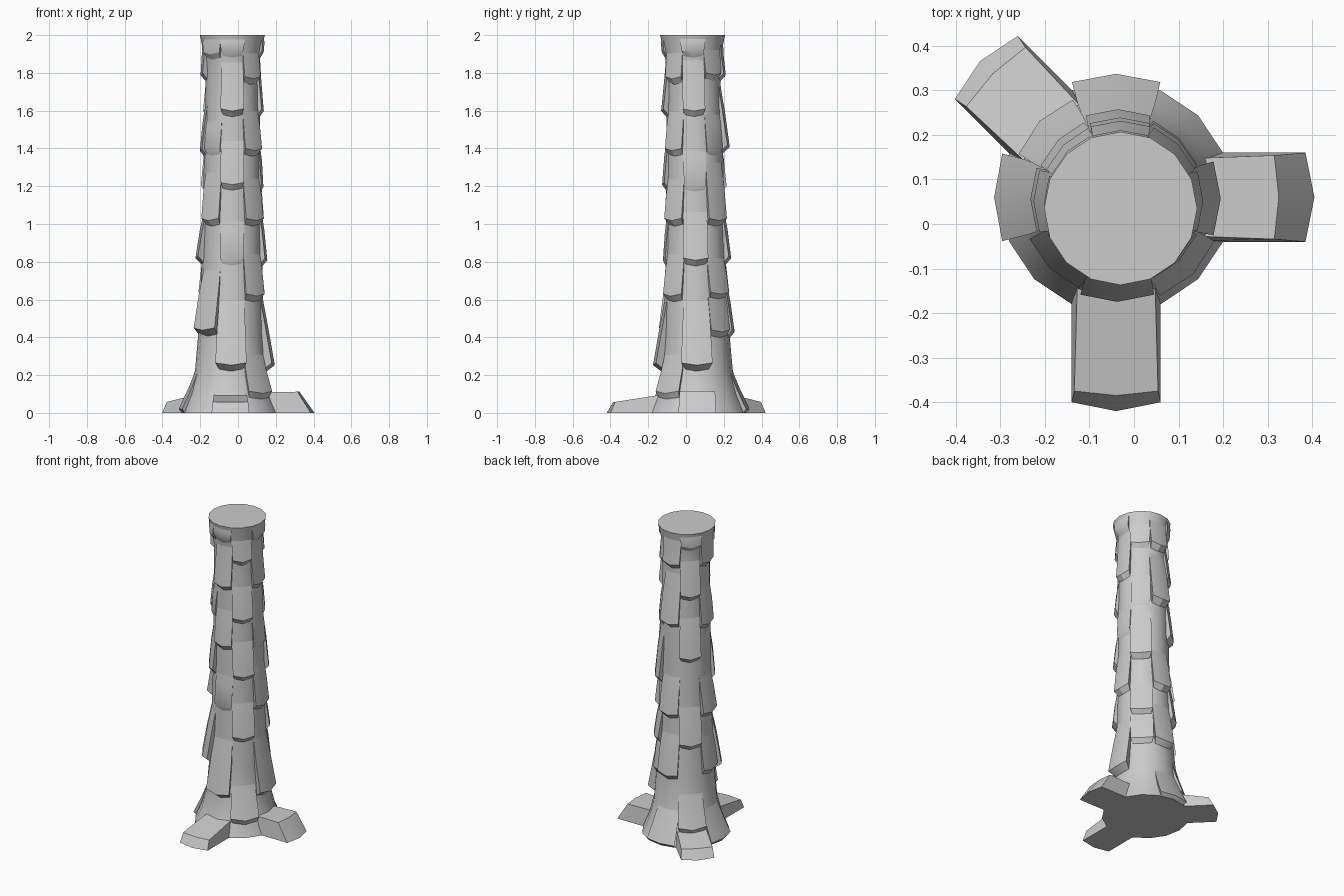
import bpy, bmesh
from math import sin, cos, radians

if "Cube" in bpy.data.objects:
    bpy.data.objects.remove(bpy.data.objects["Cube"])

SIDES = 16
# trunk profile: z, radius, centre x, centre y
PROFILE = [(0, .26, -.04, .06), (.1, .22, -.04, .06), (.22, .19, -.038, .058),
           (.42, .174, -.036, .056), (.7, .163, -.033, .052), (1.0, .155, -.03, .05),
           (1.4, .15, -.03, .046), (1.65, .143, -.03, .042), (1.82, .142, -.03, .04),
           (1.9, .15, -.03, .036), (2.0, .172, -.03, .035)]


def trunk_at(z):
    for a, b in zip(PROFILE, PROFILE[1:]):
        if z <= b[0]:
            t = (z - a[0]) / (b[0] - a[0])
            return [a[i] + (b[i] - a[i]) * t for i in (1, 2, 3)]
    return PROFILE[-1][1:]


def on_trunk(angle, z, offset):
    r, cx, cy = trunk_at(z)
    a = radians(angle)
    return (cx + (r + offset) * cos(a), cy + (r + offset) * sin(a), z)


def finish(bm, name):
    bmesh.ops.recalc_face_normals(bm, faces=bm.faces)
    me = bpy.data.meshes.new(name)
    bm.to_mesh(me)
    bm.free()
    ob = bpy.data.objects.new(name, me)
    bpy.context.collection.objects.link(ob)
    bpy.ops.object.select_all(action='DESELECT')
    ob.select_set(True)
    bpy.context.view_layer.objects.active = ob
    bpy.ops.object.shade_smooth_by_angle(angle=radians(30))
    return ob


# Trunk: lofted rings with flat caps
bm = bmesh.new()
rings = [[bm.verts.new(on_trunk(i * 360 / SIDES, p[0], 0)) for i in range(SIDES)]
         for p in PROFILE]
for lo, hi in zip(rings, rings[1:]):
    for i in range(SIDES):
        j = (i + 1) % SIDES
        bm.faces.new((lo[i], lo[j], hi[j], hi[i]))
bm.faces.new(rings[0])
bm.faces.new(rings[-1])
finish(bm, "trunk")


# Bark plates: flush at the top, flaring out to a cut lower lip
def plate(bm, angle, z, length, lift):
    top = min(z + length, 2.0)
    mid = (z + top) / 2
    under = max(z - .035, 0)
    tip = min(.012, under)
    rows = []
    for zz, off, half in ((top, -.008, 23), (mid, lift * .5, 22.5), (z, lift, 21),
                          (under, -.004, 19), (mid, -.05, 20)):
        drop = tip if zz in (z, under) else 0
        rows.append([bm.verts.new(on_trunk(angle + s * half, zz - (drop if s == 0 else 0), off))
                     for s in (-1, 0, 1)])
    for a, b in zip(rows, rows[1:] + rows[:1]):
        for k in (0, 1):
            bm.faces.new((a[k], a[k + 1], b[k + 1], b[k]))
    for k in (0, 2):
        bm.faces.new([r[k] for r in rows])


# column angle: (lower lip z, length, lift)
PLATES = {
    0: [(.265, .38, .045), (.82, .3, .027), (1.21, .25, .012), (1.61, .3, .022), (1.92, .08, .014)],
    45: [(.44, .25, .02), (.64, .22, .025), (1.03, .36, .028), (1.4, .25, .012), (1.8, .15, .018)],
    90: [(.02, .22, .025), (.44, .3, .028), (.83, .28, .028), (1.42, .36, .036), (1.8, .18, .028)],
    135: [(.12, .24, .025), (.64, .28, .027), (1.2, .3, .03), (1.6, .25, .025), (1.92, .08, .015)],
    180: [(.02, .22, .022), (.46, .25, .024), (.83, .26, .034), (1.4, .28, .022), (1.8, .18, .026)],
    225: [(.45, .35, .045), (1.03, .3, .025), (1.4, .2, .012), (1.91, .09, .016)],
    270: [(.265, .38, .045), (.82, .26, .013), (1.22, .28, .022), (1.61, .28, .03), (1.92, .08, .012)],
    315: [(.115, .24, .025), (.63, .26, .025), (1.03, .26, .026), (1.4, .25, .022), (1.78, .15, .022)],
}
bm = bmesh.new()
for ang, items in PLATES.items():
    for z, length, lift in items:
        plate(bm, ang, z, length, lift)
finish(bm, "bark_plates")


# Roots: stubby blocks with a pointed, sloping end
def root(name, angle, reach, top_reach, top_z, half=.1):
    bm = bmesh.new()
    a = radians(angle)

    def v(d, s, z):
        return bm.verts.new((-.04 + d * cos(a) - s * sin(a), .06 + d * sin(a) + s * cos(a), z))

    t = half * .94
    lo = [v(.1, -half, 0), v(reach - .02, -half, 0), v(reach, 0, 0), v(reach - .02, half, 0), v(.1, half, 0)]
    hi = [v(.1, -t * .9, .11), v(top_reach - .01, -t, top_z), v(top_reach, 0, top_z),
          v(top_reach - .01, t, top_z), v(.1, t * .9, .11)]
    bm.faces.new(lo)
    bm.faces.new(hi)
    for i in range(5):
        j = (i + 1) % 5
        bm.faces.new((lo[i], lo[j], hi[j], hi[i]))
    finish(bm, name)


root("front_root", 270, .48, .445, .058)
root("right_root", 0, .445, .365, .112)
root("back_left_root", 135, .432, .392, .058)
